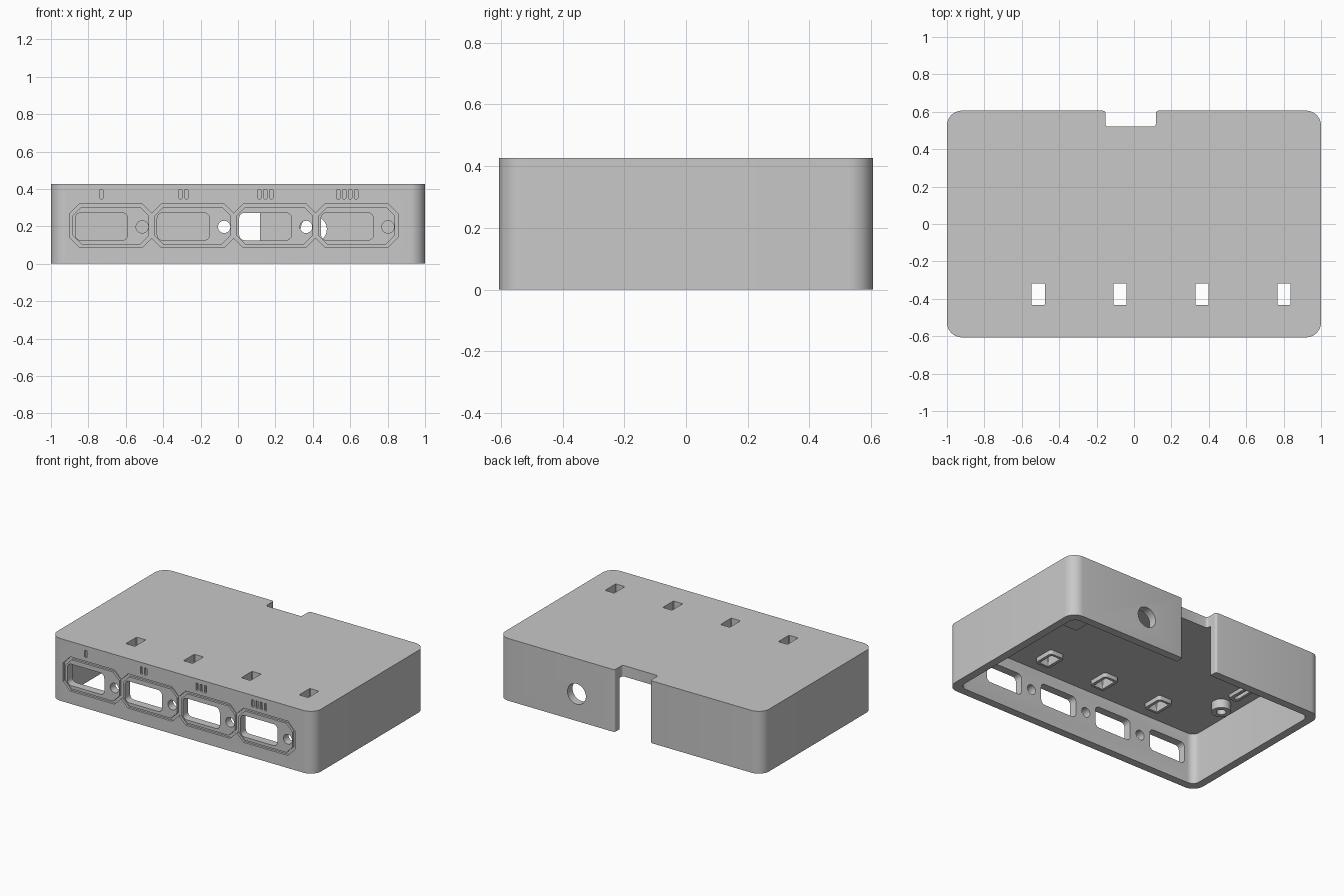
import bpy, bmesh, math

if "Cube" in bpy.data.objects:
    bpy.data.objects.remove(bpy.data.objects["Cube"], do_unlink=True)

W, D, H = 1.0, 0.606, 0.427      # half width, half depth, height
WALL, ROOF = 0.055, 0.075
PITCH = 0.438

grey = bpy.data.materials.new("case_grey")
grey.use_nodes = True
grey.diffuse_color = (0.58, 0.58, 0.58, 1)
grey.node_tree.nodes["Principled BSDF"].inputs["Base Color"].default_value = (0.58, 0.58, 0.58, 1)


def rounded(cx, cy, w, h, r, steps=6):
    """Rectangle outline with rounded corners (steps=1 gives chamfers)."""
    pts = []
    for q, (sx, sy) in enumerate([(1, 1), (-1, 1), (-1, -1), (1, -1)]):
        for i in range(steps + 1):
            a = math.pi / 2 * (q + i / steps)
            pts.append((cx + sx * (w / 2 - r) + r * math.cos(a),
                        cy + sy * (h / 2 - r) + r * math.sin(a)))
    return pts


def circle(cx, cy, r, n=32):
    return [(cx + r * math.cos(2 * math.pi * i / n), cy + r * math.sin(2 * math.pi * i / n))
            for i in range(n)]


def solid(name, outer, axis, lo, hi, inner=None):
    """Extrude an outline along y or z; an inner outline turns it into a ring."""
    bm = bmesh.new()

    def loop(pts, t):
        return [bm.verts.new((a, t, b) if axis == "y" else (a, b, t)) for a, b in pts]

    def bridge(p, q):
        n = len(p)
        for i in range(n):
            bm.faces.new((p[i], p[(i + 1) % n], q[(i + 1) % n], q[i]))

    o0, o1 = loop(outer, lo), loop(outer, hi)
    bridge(o0, o1)
    if inner:
        i0, i1 = loop(inner, lo), loop(inner, hi)
        bridge(i0, i1)
        bridge(o0, i0)
        bridge(o1, i1)
    else:
        bm.faces.new(o0)
        bm.faces.new(o1)
    bmesh.ops.recalc_face_normals(bm, faces=bm.faces)
    mesh = bpy.data.meshes.new(name)
    bm.to_mesh(mesh)
    bm.free()
    mesh.materials.append(grey)
    ob = bpy.data.objects.new(name, mesh)
    bpy.context.collection.objects.link(ob)
    return ob


def activate(ob):
    bpy.ops.object.select_all(action="DESELECT")
    ob.select_set(True)
    bpy.context.view_layer.objects.active = ob


def cut(target, cutter):
    cutter.hide_render = True
    mod = target.modifiers.new("cut", "BOOLEAN")
    mod.operation, mod.solver, mod.object = "DIFFERENCE", "EXACT", cutter
    activate(target)
    bpy.ops.object.modifier_apply(modifier=mod.name)
    bpy.data.objects.remove(cutter, do_unlink=True)


# Shell, open underneath
case = solid("case_shell", rounded(0, 0, 2 * W, 2 * D, 0.08, 10), "z", 0, H)
cut(case, solid("cavity", rounded(0, 0, 2 * (W - WALL), 2 * (D - WALL), 0.05, 8),
                "z", -0.1, H - ROOF))

# Cable notch with softened mouth, and power socket hole in the back
NOTCH_X, NOTCH_W, SOFT = -0.018, 0.27, 0.015
cut(case, solid("notch", rounded(NOTCH_X, D + 0.014, NOTCH_W, 0.2, SOFT, 4), "z", -0.1, H + 0.1))
for side in (-1, 1):
    edge = NOTCH_X + side * NOTCH_W / 2
    mouth = [(edge - side * 0.01, D + 0.01), (edge - side * 0.01, D - SOFT)]
    for i in range(6):
        a = math.pi / 2 * i / 5
        mouth.append((edge + side * SOFT * (1 - math.cos(a)), D - SOFT * (1 - math.sin(a))))
    mouth.append((edge + side * SOFT, D + 0.01))
    cut(case, solid("notch_mouth", mouth, "z", -0.1, H + 0.1))
cut(case, solid("socket_hole", circle(0.405, 0.185, 0.07), "y", D - 0.1, D + 0.1))

# Four identical bays along the front
FRONT = -D
under = H - ROOF
for k in range(4):
    port_x = -0.73 + PITCH * k
    hole_x = -0.512 + PITCH * k
    mid_x = -0.68 + PITCH * k
    cut(case, solid("groove", rounded(mid_x, 0.204, 0.444, 0.235, 0.055, 1), "y",
                    FRONT - 0.05, FRONT + 0.015,
                    rounded(mid_x, 0.204, 0.41, 0.201, 0.048, 1)))
    cut(case, solid("port", rounded(port_x, 0.199, 0.28, 0.147, 0.03), "y",
                    FRONT - 0.1, FRONT + 0.1))
    cut(case, solid("button_hole", circle(hole_x, 0.197, 0.033), "y", FRONT - 0.1, FRONT + 0.1))
    cut(case, solid("roof_window", rounded(hole_x, -0.376, 0.07, 0.116, 0.004, 1), "z",
                    H - 0.15, H + 0.1))
    # Engraved tally marks
    for j in range(k + 1):
        x = port_x + 0.032 * (j - k / 2)
        cut(case, solid("tally", rounded(x, 0.372, 0.017, 0.05, 0.005, 3), "y",
                        FRONT - 0.05, FRONT + 0.015))
    # Collar under the roof window
    solid(f"window_collar_{k + 1}", rounded(hole_x, -0.376, 0.11, 0.15, 0.02, 4), "z",
          under - 0.03, under + 0.001,
          rounded(hole_x, -0.376, 0.07, 0.116, 0.004, 4))

# Fittings under the roof
solid("screw_boss", circle(-0.82, -0.14, 0.06), "z", under - 0.06, under + 0.001,
      circle(-0.82, -0.14, 0.03))
solid("support_block", rounded(0.56, 0.1, 0.14, 0.14, 0.01, 2), "z", under - 0.04, under + 0.001)
solid("slotted_pad", rounded(-0.82, 0.07, 0.07, 0.2, 0.01, 2), "z", under - 0.025, under + 0.001,
      rounded(-0.82, 0.07, 0.03, 0.15, 0.005, 2))

for ob in list(bpy.context.collection.objects):
    if ob.type == "MESH" and grey.name in ob.data.materials:
        activate(ob)
        bpy.ops.object.shade_smooth_by_angle(angle=math.radians(30))
